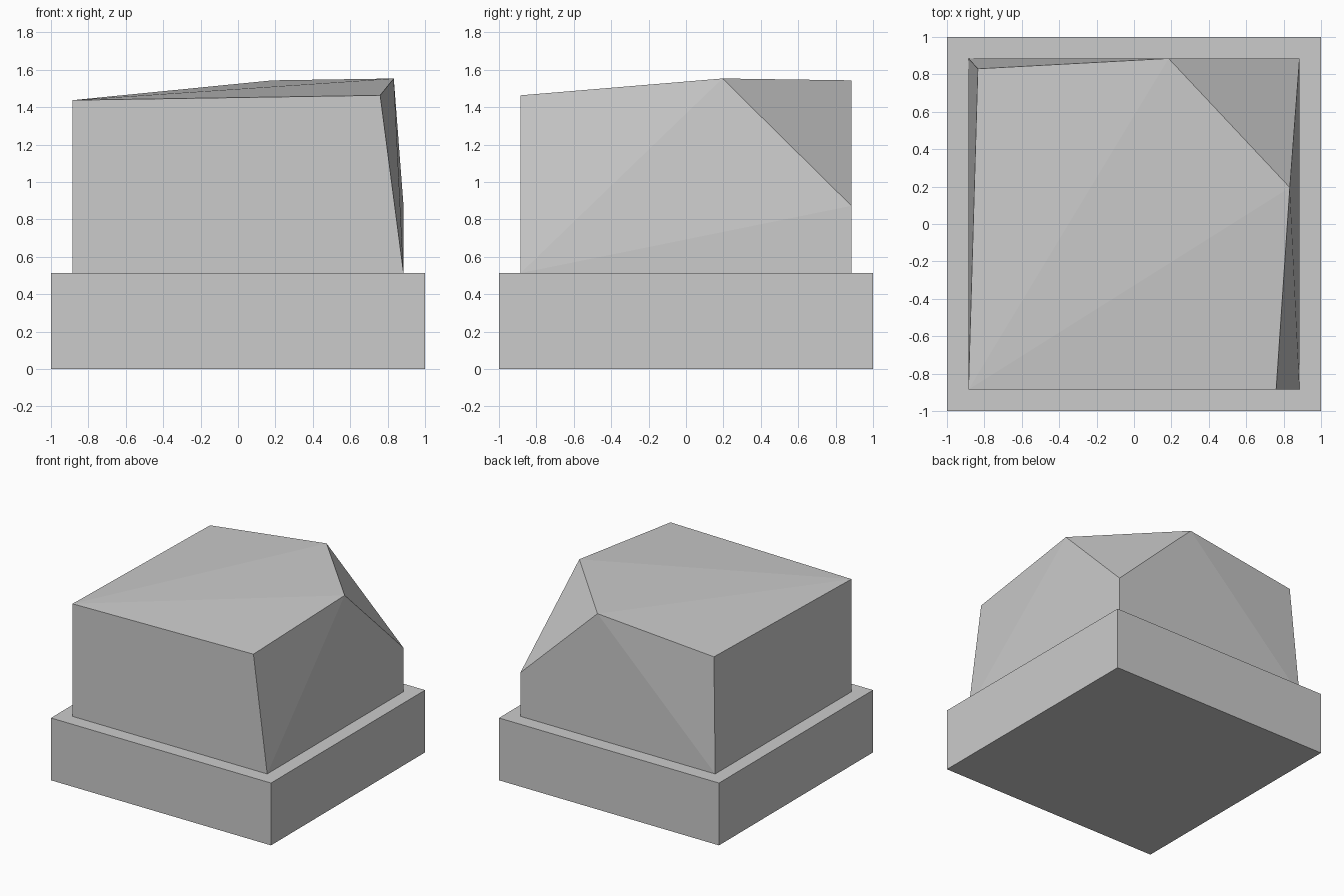
import bpy
import bmesh

if "Cube" in bpy.data.objects:
    bpy.data.objects.remove(bpy.data.objects["Cube"], do_unlink=True)

# Single plain grey
grey = bpy.data.materials.new("light_grey")
grey.use_nodes = True
colour = (0.6, 0.6, 0.6, 1)
grey.diffuse_color = colour
grey.node_tree.nodes["Principled BSDF"].inputs["Base Color"].default_value = colour


def hull_part(name, points):
    """Flat-shaded convex solid wrapped around its corner points."""
    bm = bmesh.new()
    for p in points:
        bm.verts.new(p)
    bmesh.ops.convex_hull(bm, input=bm.verts[:])
    bmesh.ops.dissolve_limit(bm, angle_limit=0.002, verts=bm.verts[:], edges=bm.edges[:])
    bmesh.ops.recalc_face_normals(bm, faces=bm.faces[:])
    mesh = bpy.data.meshes.new(name)
    bm.to_mesh(mesh)
    bm.free()
    mesh.materials.append(grey)
    obj = bpy.data.objects.new(name, mesh)
    bpy.context.collection.objects.link(obj)
    return obj


def square(half, z):
    return [(x, y, z) for x in (-half, half) for y in (-half, half)]


LEDGE = 0.512   # top of the plinth
HALF = 0.885    # half width of the block

# Square plinth
hull_part("plinth", square(1, 0) + square(1, LEDGE))

# Block with leaning sides, sloping top and one chipped back corner
hull_part("chipped_block", square(HALF, LEDGE) + [
    (-HALF, -HALF, 1.437),   # front right top
    (0.76, -HALF, 1.463),    # front left top
    (0.833, 0.195, 1.553),   # chip, side end
    (0.185, HALF, 1.543),    # chip, back end
    (HALF, HALF, 0.872),     # chip, low end
    (-0.835, 0.83, 1.44),    # back right top
])
